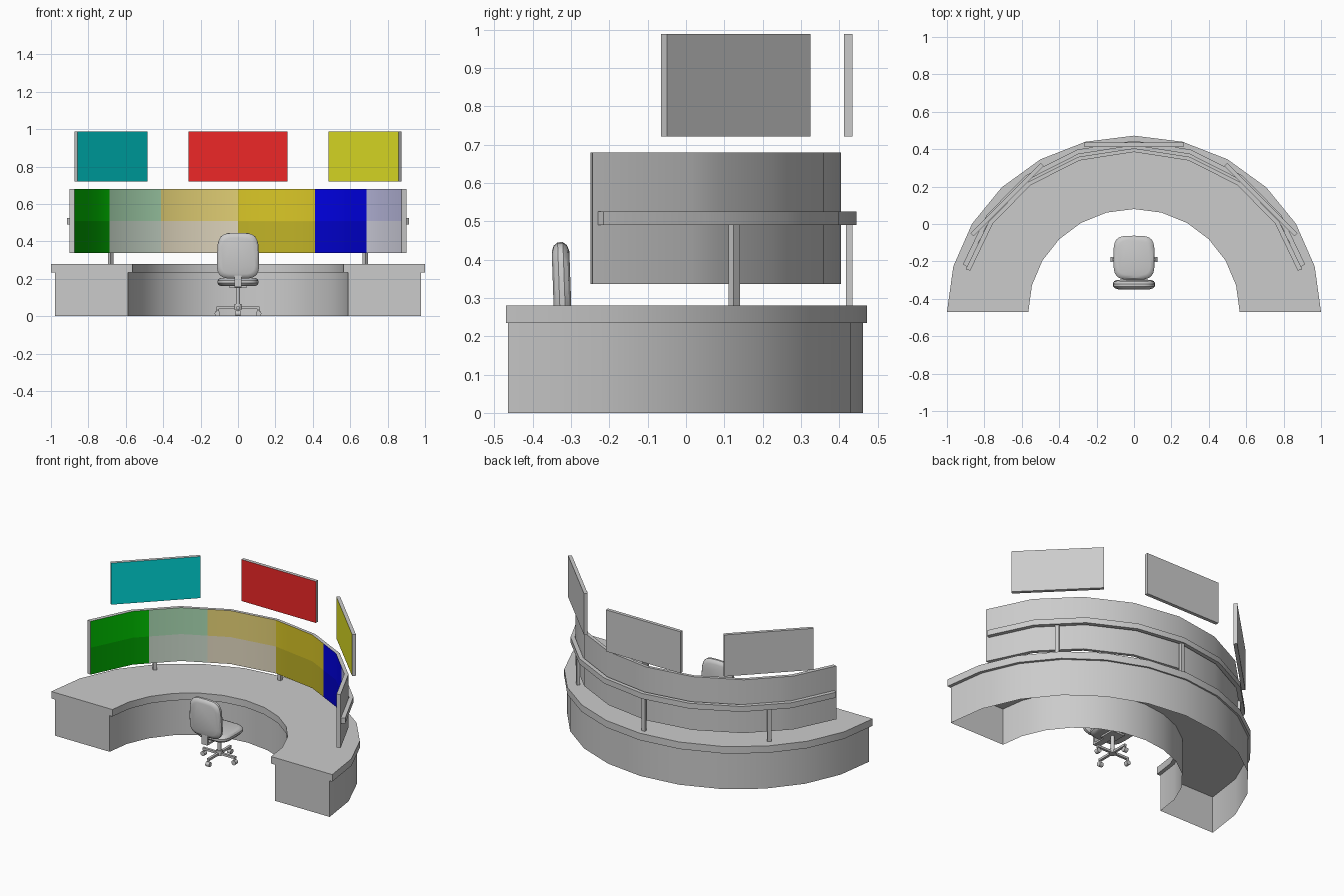
import bpy, bmesh, math
from math import sin, cos, radians, pi
from mathutils import Matrix, Vector

if "Cube" in bpy.data.objects:
    bpy.data.objects.remove(bpy.data.objects["Cube"])


def material(name, rgb):
    m = bpy.data.materials.new(name)
    m.diffuse_color = (*rgb, 1)
    m.use_nodes = True
    m.node_tree.nodes["Principled BSDF"].inputs["Base Color"].default_value = m.diffuse_color
    return m


def finish(name, bm, mats=(), matrix=None, recalc=True):
    if recalc:
        bmesh.ops.recalc_face_normals(bm, faces=bm.faces)
    me = bpy.data.meshes.new(name)
    bm.to_mesh(me)
    bm.free()
    for m in mats:
        me.materials.append(m)
    if matrix:
        me.transform(matrix)
    ob = bpy.data.objects.new(name, me)
    bpy.context.collection.objects.link(ob)
    bpy.ops.object.select_all(action='DESELECT')
    ob.select_set(True)
    bpy.context.view_layer.objects.active = ob
    bpy.ops.object.shade_smooth_by_angle(angle=radians(32))
    return ob


def loft(name, rings, skip=(), mat_of=None, mats=(), matrix=None):
    """Skin closed cross-sections; skip = section sides left open."""
    bm = bmesh.new()
    vs = [[bm.verts.new(p) for p in r] for r in rings]
    n = len(rings[0])
    for i in range(len(vs) - 1):
        for j in range(n):
            if j in skip:
                continue
            k = (j + 1) % n
            f = bm.faces.new((vs[i][j], vs[i][k], vs[i + 1][k], vs[i + 1][j]))
            if mat_of:
                f.material_index = mat_of(i, j)
    bm.faces.new(vs[0])
    bm.faces.new(vs[-1])
    return finish(name, bm, mats, matrix)


def box(name, size, loc, rot=0, mat=None):
    bm = bmesh.new()
    bmesh.ops.create_cube(bm, size=1)
    bm.normal_update()
    if mat:  # only the front face is coloured
        for f in bm.faces:
            f.material_index = 1 if f.normal.y < -0.9 else 0
    m = Matrix.Translation(loc) @ Matrix.Rotation(rot, 4, 'Z') @ Matrix.Diagonal((*size, 1))
    return finish(name, bm, (None, mat) if mat else (), m)


def cylinder(name, r1, r2, depth, loc, rot=None, seg=12):
    bm = bmesh.new()
    bmesh.ops.create_cone(bm, cap_ends=True, segments=seg, radius1=r1, radius2=r2, depth=depth)
    m = Matrix.Translation(loc)
    return finish(name, bm, (), m @ rot if rot else m)


def arc(e, deg, z):
    cy, rx, ry = e
    a = radians(deg)
    return Vector((rx * sin(a), cy + ry * cos(a), z))


def chord(e, u, z, step=18.75):
    """Point on the faceted arc, u counted in facets from the middle."""
    lo = math.floor(u)
    return arc(e, lo * step, z).lerp(arc(e, (lo + 1) * step, z), u - lo)


# Horseshoe desk: worktop and hollow base, open below
def desk(name, outer, inner, z0, z1, skip=()):
    loft(name, [[arc(outer, a, z0), arc(outer, a, z1), arc(inner, a, z1), arc(inner, a, z0)]
                for a in range(-90, 91, 15)], skip)


desk("worktop", (-.47, 1, .942), (-.47, .565, .55), .235, .28)
desk("desk_base", (-.465, .978, .927), (-.465, .588, .565), 0, .235, skip=(1, 3))

# Curved screen wall with two rows of six coloured fields
front, back = (-.47, .906, .855), (-.47, .932, .875)
half = [1, 1.465, 2, 2.667, 3, 4]
us = [-u for u in reversed(half)] + [0] + half
cols = [[(0, .55, 0), (.4, .7, .45), (.78, .64, .18), (.7, .57, .02), (0, 0, .8), (.52, .52, .78)],
        [(0, .37, 0), (.6, .7, .6), (.75, .68, .52), (.53, .45, .02), (0, 0, .62), (.68, .68, .78)]]
mats = [None] + [material(f"field_{r}_{c}", cols[r][c]) for r in range(2) for c in range(6)]
bounds = [-2.667, -1.465, 0, 1.465, 2.667]


def field(i, j):
    if j > 1:
        return 0
    mid = (us[i] + us[i + 1]) / 2
    return 1 + (6 if j == 0 else 0) + sum(mid > b for b in bounds)


loft("curved_screen", [[chord(front, u, .337), chord(front, u, .51), chord(front, u, .68),
                        chord(back, u, .68), chord(back, u, .337)] for u in us],
     mat_of=field, mats=mats)

# Support rail behind the screen, on three posts
r_in, r_out = (-.457, .925, .877), (-.446, .947, .891)
loft("support_rail", [[chord(r_in, u, .49), chord(r_in, u, .525),
                       chord(r_out, u, .525), chord(r_out, u, .49)] for u in range(-4, 5)])
for n, x, y, r in (("left", -.68, .126, 45), ("middle", 0, .426, 0), ("right", .68, .126, -45)):
    box(f"{n}_post", (.024, .018, .22), (x, y, .385), radians(r))

# Flat overhead displays
for n, x, y, r, c in (("left", -.678, .13, 45, (0, .68, .68)), ("middle", 0, .424, 0, (.85, .02, .02)),
                      ("right", .678, .13, -45, (.8, .8, .02))):
    box(f"{n}_display", (.53, .022, .267), (x, y, .855), radians(r), material(f"{n}_display_colour", c))


# Office chair, facing the screens
def cushion(name, w, d, t, matrix, taper=0):
    rings = []
    for h, s in ((-.5, .8), (-.38, .93), (-.15, 1), (.15, 1), (.38, .93), (.5, .8)):
        ring = []
        for k in range(24):
            a = 2 * pi * k / 24
            c, q = cos(a), sin(a)
            px = math.copysign(abs(c) ** .5, c) * w / 2 * s
            py = math.copysign(abs(q) ** .5, q) * d / 2 * s
            ring.append((px * (1 - taper * py / d), py, h * t))
        rings.append(ring)
    loft(name, rings, matrix=matrix)


CY = -.19
cushion("seat", .22, .235, .045, Matrix.Translation((0, -.18, .183)))
cushion("backrest", .225, .245, .046,
        Matrix.Translation((0, -.324, .323)) @ Matrix.Rotation(radians(92), 4, 'X'), taper=.08)
box("seat_plate", (.09, .1, .012), (0, CY, .156))
box("backrest_bracket", (.04, .13, .012), (0, -.265, .16))
box("backrest_upright", (.04, .012, .09), (0, -.335, .2))
cylinder("column", .012, .012, .1, (0, CY, .105))
cylinder("hub", .022, .018, .03, (0, CY, .05))
for k in range(4):
    a = k * pi / 2
    d = Vector((cos(a), sin(a), 0))
    box(f"base_leg_{k + 1}", (.11, .016, .014), Vector((0, CY, .045)) + d * .06, a)
    side = Matrix.Rotation(a, 4, 'Z') @ Matrix.Rotation(pi / 2, 4, 'X')
    cylinder(f"caster_{k + 1}", .015, .015, .026, Vector((0, CY, .015)) + d * .11, side)
    cylinder(f"caster_stem_{k + 1}", .006, .006, .03, Vector((0, CY, .033)) + d * .108)
